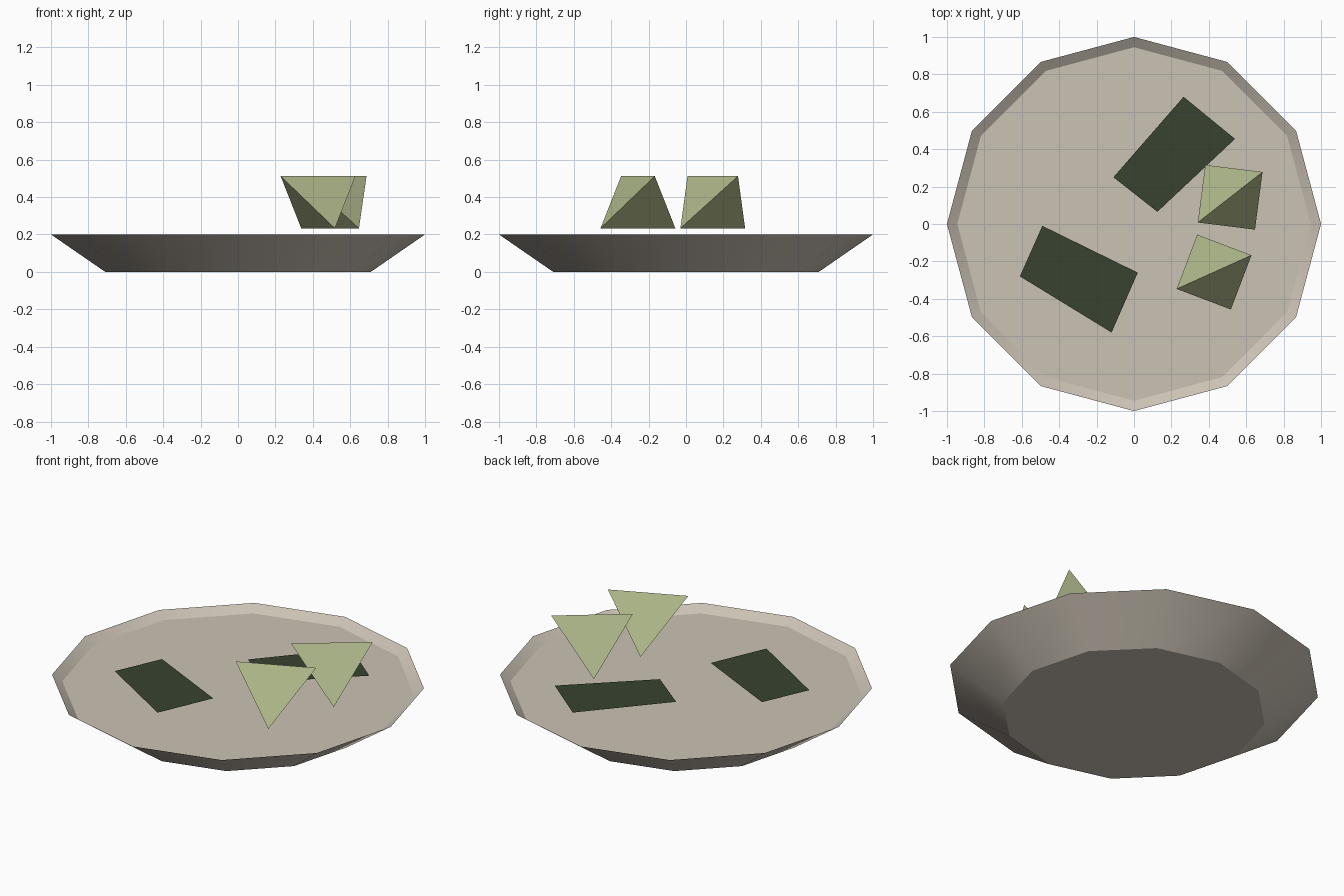
import bpy, bmesh
from math import cos, sin, tau, radians
from mathutils import Vector

if "Cube" in bpy.data.objects:
    bpy.data.objects.remove(bpy.data.objects["Cube"])


def material(name, rgb):
    m = bpy.data.materials.new(name)
    m.diffuse_color = (*rgb, 1)
    m.use_nodes = True
    m.node_tree.nodes["Principled BSDF"].inputs["Base Color"].default_value = m.diffuse_color
    return m


china = material("china", (0.60, 0.54, 0.46))
leaf_green = material("leaf_green", (0.040, 0.055, 0.030))
pale_green = material("pale_green", (0.42, 0.47, 0.25))


def add(name, verts, faces, mat):
    mesh = bpy.data.meshes.new(name)
    mesh.from_pydata(verts, [], faces)
    mesh.materials.append(mat)
    obj = bpy.data.objects.new(name, mesh)
    bpy.context.collection.objects.link(obj)
    return obj


def ring(r, z, n=12):
    return [(r * cos(tau * i / n), r * sin(tau * i / n), z) for i in range(n)]


# Dish: thin flared wall with a flat base
n = 12
walls = [(i, (i + 1) % n, n + (i + 1) % n, n + i) for i in range(n)]
dish = add("dish", ring(0.71, 0) + ring(1, 0.2),
           [tuple(reversed(range(n)))] + walls, china)
for p in dish.data.polygons:
    p.use_smooth = True
dish.data.set_sharp_from_angle(angle=radians(31))

# Filling: flat surface just below the rim
add("filling", ring(0.945, 0.163), [tuple(range(n))], china)

# Leaves: flat rectangles lying above the filling
leaves = [
    [(-0.49, -0.01), (-0.61, -0.28), (-0.12, -0.58), (0.02, -0.26)],
    [(0.265, 0.68), (-0.11, 0.25), (0.125, 0.065), (0.54, 0.455)],
]
for i, pts in enumerate(leaves):
    add(f"leaf_{i + 1}", [(x, y, 0.205) for x, y in pts], [(0, 1, 2, 3)], leaf_green)


# Chunks: tetrahedra with one raised edge crossing one lower edge
def chunk(name, centre, top_half, low_half):
    c, t, l = Vector(centre), Vector(top_half), Vector(low_half)
    pts = [(*(c + t), 0.512), (*(c - t), 0.512), (*(c + l), 0.233), (*(c - l), 0.233)]
    add(name, pts, [(0, 2, 1), (0, 1, 3), (0, 3, 2), (1, 2, 3)], pale_green)


chunk("chunk_1", (0.514, 0.143), (0.173, 0.135), (-0.133, 0.173))
chunk("chunk_2", (0.428, -0.257), (0.2, 0.09), (-0.09, 0.2))
